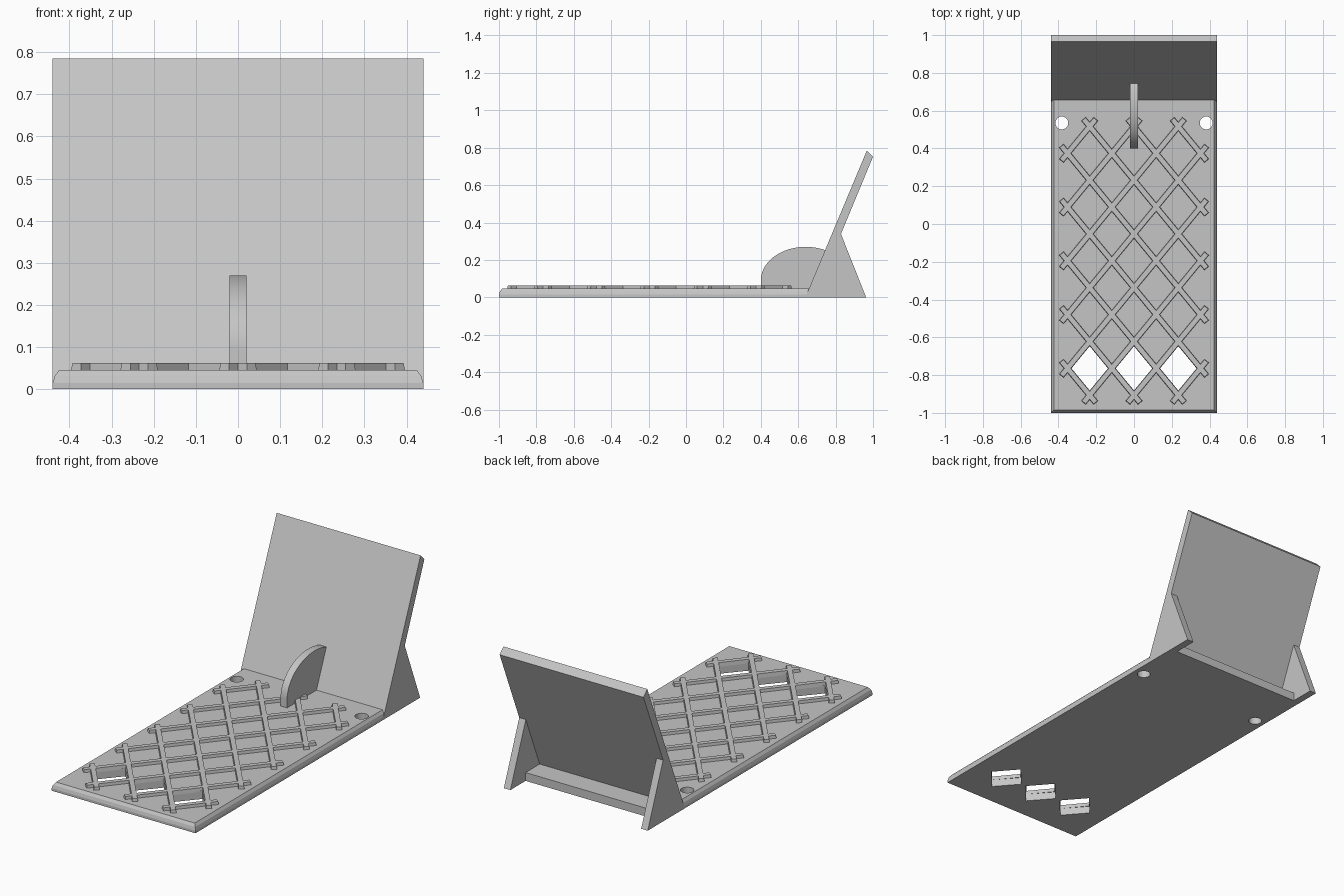
import bpy, bmesh, math
from mathutils import Matrix, Vector

cube = bpy.data.objects.get("Cube")
if cube:
    bpy.data.objects.remove(cube, do_unlink=True)

grey = bpy.data.materials.new("plain grey")
grey.use_nodes = True
grey.diffuse_color = (0.56, 0.56, 0.56, 1)
grey.node_tree.nodes["Principled BSDF"].inputs["Base Color"].default_value = (0.56, 0.56, 0.56, 1)


def finish(bm, name, smooth=False):
    bmesh.ops.recalc_face_normals(bm, faces=bm.faces)
    mesh = bpy.data.meshes.new(name)
    bm.to_mesh(mesh)
    bm.free()
    mesh.materials.append(grey)
    obj = bpy.data.objects.new(name, mesh)
    bpy.context.collection.objects.link(obj)
    if smooth:
        bpy.ops.object.select_all(action='DESELECT')
        obj.select_set(True)
        bpy.context.view_layer.objects.active = obj
        bpy.ops.object.shade_smooth_by_angle(angle=math.radians(30))
    return obj


def loft(bm, rings):
    """Closed solid through equal-sized rings of points."""
    loops = [[bm.verts.new(p) for p in ring] for ring in rings]
    for a, b in zip(loops, loops[1:]):
        for i in range(len(a)):
            j = (i + 1) % len(a)
            bm.faces.new((a[i], a[j], b[j], b[i]))
    bm.faces.new(loops[0])
    bm.faces.new(loops[-1])


def side_plate(name, profile, x0, x1, smooth=False):
    """Side profile of (y, z) points given thickness along x."""
    bm = bmesh.new()
    loft(bm, [[(x, y, z) for y, z in profile] for x in (x0, x1)])
    return finish(bm, name, smooth)


# Lattice grid spacing, shared by the strips and the openings
STEP_X, STEP_Y, MID_Y = 0.1173, 0.1423, -0.195


def node(i, j):
    return Vector((i * STEP_X, MID_Y + (j - 5) * STEP_Y, 0))


# Base plate with rounded front and side edges
bm = bmesh.new()
rings = []
for inset, z in ((0, 0), (0, 0.014), (0.005, 0.031), (0.016, 0.046)):
    x, y = 0.44 - inset, -1 + inset
    rings.append([(-x, y, z), (x, y, z), (x, 0.66, z), (-x, 0.66, z)])
loft(bm, rings)
base = finish(bm, "base_plate")

# Cutters for three diamond openings and two round holes
bm = bmesh.new()
for i in (-2, 0, 2):
    c = node(i, 1)
    diamond = ((0.102, 0), (0, 0.117), (-0.102, 0), (0, -0.117))
    loft(bm, [[(c.x + dx, c.y + dy, z) for dx, dy in diamond] for z in (-0.1, 0.2)])
for sx in (-1, 1):
    bmesh.ops.create_cone(bm, cap_ends=True, segments=32, radius1=0.034, radius2=0.034,
                          depth=0.4, matrix=Matrix.Translation((sx * 0.382, 0.535, 0)))
cutter = finish(bm, "hole_cutter")
cutter.hide_render = True
mod = base.modifiers.new("holes", 'BOOLEAN')
mod.operation = 'DIFFERENCE'
mod.solver = 'EXACT'
mod.object = cutter
bpy.context.view_layer.objects.active = base
bpy.ops.object.modifier_apply(modifier=mod.name)
bpy.data.objects.remove(cutter, do_unlink=True)

# Raised lattice: two mirrored families of diagonal strips
bm = bmesh.new()
for mirror in (1, -1):
    for c in range(-2, 13, 2):
        lo, hi = max(-3, -c), min(3, 10 - c)
        a, b = node(lo, lo + c), node(hi, hi + c)
        along = (b - a).normalized()
        side = Vector((-along.y, along.x, 0))
        rings = []
        for z, half, extra in ((0.04, 0.016, 0.052), (0.062, 0.013, 0.049)):
            p, q = a - along * extra, b + along * extra
            corners = (p - side * half, q - side * half, q + side * half, p + side * half)
            rings.append([(mirror * v.x, v.y, z) for v in corners])
        loft(bm, rings)
finish(bm, "lattice")

# Leaning back rest
side_plate("back_rest", [(0.638, 0), (0.688, 0), (1.0, 0.752), (0.967, 0.785)], -0.44, 0.44)

# Rear triangular supports
for name, sx in (("left_support", 1), ("right_support", -1)):
    side_plate(name, [(0.67, 0), (0.963, 0), (0.828, 0.34), (0.81, 0.32)], sx * 0.40, sx * 0.44)

# Low ledge behind the back rest, between the supports
side_plate("rear_ledge", [(0.65, 0), (0.83, 0), (0.83, 0.046), (0.65, 0.046)], -0.41, 0.41)

# Central fin with an elliptical top
arc = []
for k in range(25):
    t = math.radians(180 - k / 24 * 118)
    arc.append((0.64 + 0.24 * math.cos(t), 0.09 + 0.18 * math.sin(t)))
side_plate("centre_fin", [(0.40, 0.03)] + arc + [(0.66, 0.03)], -0.02, 0.02, smooth=True)
